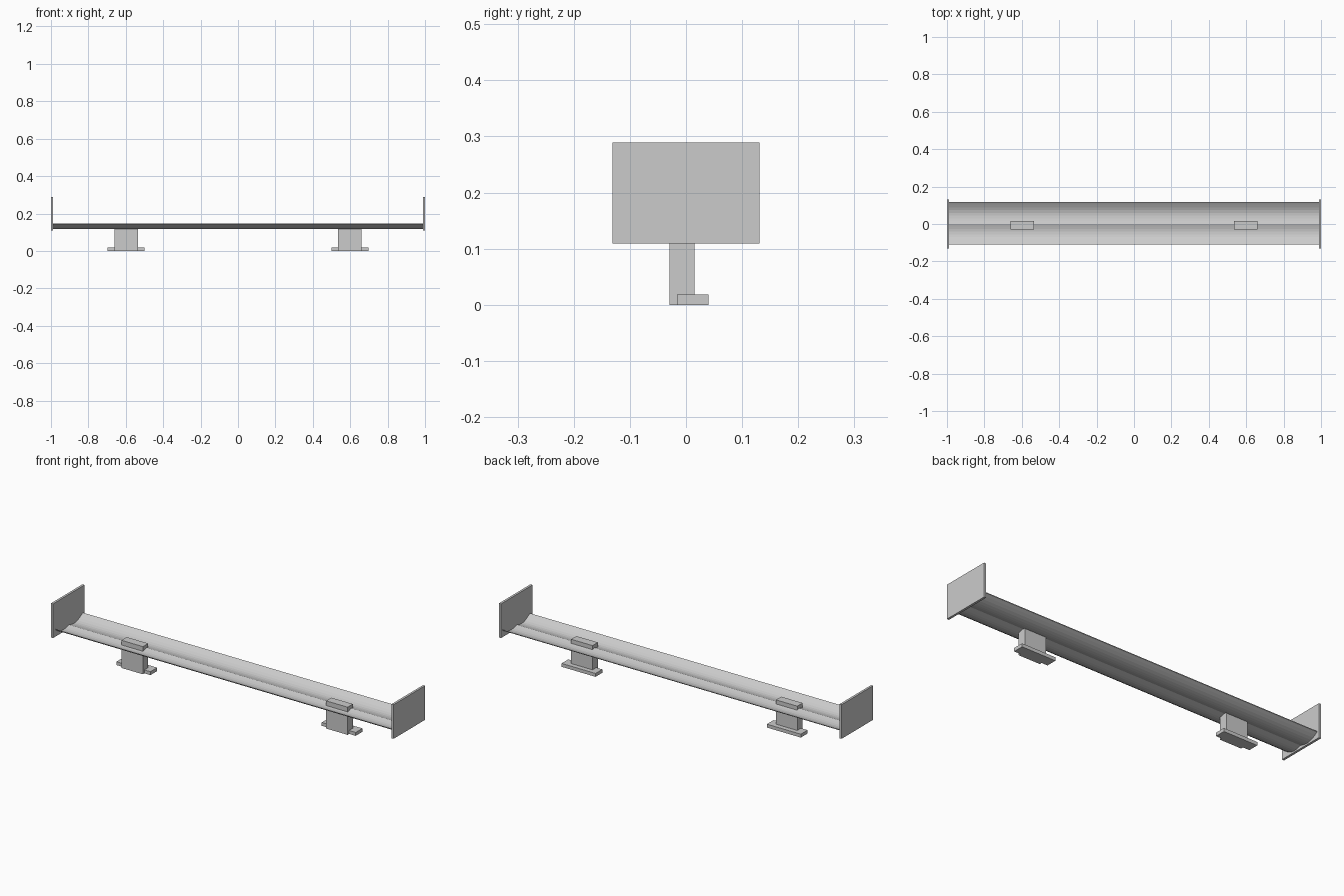
import bpy
import bmesh
import math

old = bpy.data.objects.get("Cube")
if old:
    bpy.data.objects.remove(old, do_unlink=True)

grey = bpy.data.materials.new("plain grey")
grey.use_nodes = True
grey.diffuse_color = (0.6, 0.6, 0.6, 1)
grey.node_tree.nodes["Principled BSDF"].inputs["Base Color"].default_value = (0.6, 0.6, 0.6, 1)


def add_object(name, bm):
    bmesh.ops.recalc_face_normals(bm, faces=bm.faces)
    mesh = bpy.data.meshes.new(name)
    bm.to_mesh(mesh)
    bm.free()
    mesh.materials.append(grey)
    obj = bpy.data.objects.new(name, mesh)
    bpy.context.collection.objects.link(obj)
    return obj


def box(name, x, y, z):
    """Box between the given (low, high) limits on each axis."""
    bm = bmesh.new()
    bmesh.ops.create_cube(bm, size=1)
    for v in bm.verts:
        for i, (low, high) in enumerate((x, y, z)):
            v.co[i] = low + (v.co[i] + 0.5) * (high - low)
    return add_object(name, bm)


def scallop(y0, z0, y1, z1, low, steps=8):
    """Hanging curve between two lips, sagging to about the low height."""
    sag = (z0 + z1) / 2 - low
    points = []
    for i in range(steps + 1):
        t = i / steps
        points.append((y0 + (y1 - y0) * t,
                       z0 + (z1 - z0) * t - sag * math.sin(math.pi * t)))
    return points


# Wing blade: two shallow troughs meeting in a low ridge
thickness = 0.004
upper = scallop(-0.11, 0.148, 0, 0.129, 0.121)
upper += scallop(0, 0.129, 0.118, 0.148, 0.121)[1:]
lower = [(y, z - thickness) for y, z in reversed(upper)]
bm = bmesh.new()
outline = [bm.verts.new((-0.99, y, z)) for y, z in upper + lower]
cap = bm.faces.new(outline)
moved = bmesh.ops.extrude_face_region(bm, geom=[cap], use_keep_orig=True)
for item in moved["geom"]:
    if isinstance(item, bmesh.types.BMVert):
        item.co.x = 0.99
add_object("wing_blade", bm)

# End plates, mounting legs and feet on both sides
for side, s in (("left", 1), ("right", -1)):
    def span(a, b):
        return tuple(sorted((s * a, s * b)))
    box(side + "_end_plate", span(0.988, 1.0), (-0.131, 0.131), (0.109, 0.289))
    box(side + "_leg", span(0.535, 0.66), (-0.029, 0.015), (0, 0.146))
    box(side + "_foot", span(0.5, 0.698), (-0.016, 0.04), (0, 0.018))
